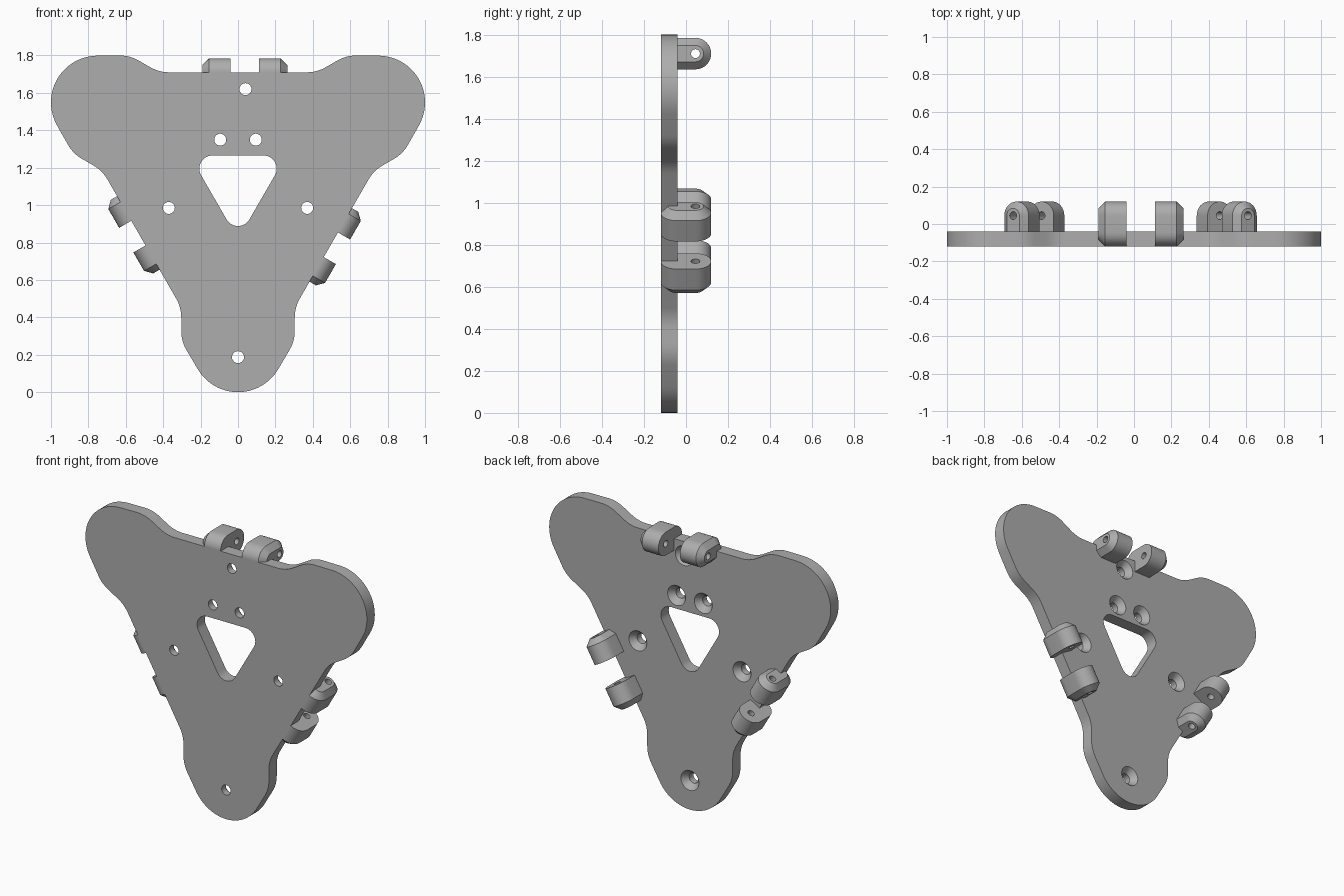
import bpy, bmesh, math
from mathutils import Matrix, Vector

cube = bpy.data.objects.get("Cube")
if cube:
    bpy.data.objects.remove(cube, do_unlink=True)

CENTRE = 1.116            # height of the three-fold axis
FRONT, BACK = -0.12, -0.04

grey = bpy.data.materials.new("plain grey")
grey.use_nodes = True
grey.diffuse_color = (0.42, 0.42, 0.42, 1)
grey.node_tree.nodes["Principled BSDF"].inputs["Base Color"].default_value = (0.42, 0.42, 0.42, 1)


def arc(cx, cy, r, start, end, steps):
    """Points on an arc, angles in degrees."""
    angles = [math.radians(start + (end - start) * i / steps) for i in range(steps + 1)]
    return [(cx + r * math.cos(a), cy + r * math.sin(a)) for a in angles]


def spin(points, degrees):
    turn = Matrix.Rotation(math.radians(degrees), 2)
    return [tuple(turn @ Vector(p)) for p in points]


def loft(bm, rings):
    """Bridge equal rings of 3D points and cap both ends."""
    loops = [[bm.verts.new(p) for p in ring] for ring in rings]
    n = len(loops[0])
    for a, b in zip(loops, loops[1:]):
        for i in range(n):
            j = (i + 1) % n
            bm.faces.new((a[i], a[j], b[j], b[i]))
    bm.faces.new(loops[0][::-1])
    bm.faces.new(loops[-1])


def upright(points, y):
    return [(x, y, z) for x, z in points]


def sideways(points, x):
    return [(x, y, z) for y, z in points]


def make(name, bodies):
    bm = bmesh.new()
    for rings in bodies:
        loft(bm, rings)
    bmesh.ops.recalc_face_normals(bm, faces=bm.faces)
    mesh = bpy.data.meshes.new(name)
    bm.to_mesh(mesh)
    bm.free()
    mesh.materials.append(grey)
    obj = bpy.data.objects.new(name, mesh)
    bpy.context.collection.objects.link(obj)
    return obj


def cut(obj, cutter):
    """Apply a boolean cut and drop the cutter."""
    mod = obj.modifiers.new("cut", 'BOOLEAN')
    mod.operation, mod.solver, mod.object = 'DIFFERENCE', 'EXACT', cutter
    bpy.context.view_layer.update()
    graph = bpy.context.evaluated_depsgraph_get()
    result = bpy.data.meshes.new_from_object(obj.evaluated_get(graph))
    obj.modifiers.clear()
    obj.data = result
    bpy.data.objects.remove(cutter, do_unlink=True)


def smooth(obj):
    bpy.ops.object.select_all(action='DESELECT')
    obj.select_set(True)
    bpy.context.view_layer.objects.active = obj
    bpy.ops.object.shade_smooth_by_angle(angle=math.radians(28))


# Plate outline: half a lobe, mirrored and turned three times
edge, lobe, fillet = 0.594, 0.684, 0.2
tangent = fillet * math.tan(math.radians(15))
run = (lobe - edge) / math.tan(math.radians(30)) / 2
half = arc(0.5 - run - tangent, edge + fillet, fillet, -90, -60, 6)
half += arc(0.5 + run + tangent, lobe - fillet, fillet, 120, 90, 6)
half += arc(0.75, 0.433, 0.25, 90, 30, 14)
axis = math.radians(60)
other = [(x * math.cos(axis) + z * math.sin(axis), x * math.sin(axis) - z * math.cos(axis))
         for x, z in half[-2::-1]]
outline = []
for k in range(3):
    outline += [(x, z + CENTRE) for x, z in spin(half + other, -120 * k)]
plate = make("plate", [[upright(outline, FRONT), upright(outline, BACK)]])

# Rounded triangular window
window = []
for k in range(3):
    corner = arc(0, -0.158, 0.07, -30, -150, 12)
    window += [(x, z + CENTRE) for x, z in spin(corner, -120 * k)]
bodies = [[upright(window, -0.2), upright(window, 0.05)]]

# Countersunk screw holes, wide at the back
for x, z in [(0, 0.187), (-0.37, 0.985), (0.37, 0.985), (-0.095, 1.35), (0.095, 1.35), (0.04, 1.62)]:
    steps = [(-0.2, 0.032), (-0.078, 0.032), (BACK, 0.064), (0.0, 0.064)]
    bodies.append([upright(arc(x, z, r, 0, 345, 23), y) for y, r in steps])
cut(plate, make("hole_cutter", bodies))
smooth(plate)


# Hinge lugs: rounded bars with a bevelled outer end and a pin hole
def stadium(r):
    return arc(0.045, edge, r, -90, 90, 16) + arc(-0.045, edge, r, 90, 270, 16)


def lug(name, inner, outer, turn):
    bevel = math.copysign(0.036, outer - inner)
    obj = make(name, [[sideways(stadium(0.075), inner),
                       sideways(stadium(0.075), outer - bevel),
                       sideways(stadium(0.039), outer)]])
    pin = arc(0.045, edge, 0.021, 0, 345, 23)
    cut(obj, make("pin_cutter", [[sideways(pin, inner - bevel * 9), sideways(pin, outer + bevel * 9)]]))
    obj.data.transform(Matrix.Translation((0, 0, CENTRE)) @ Matrix.Rotation(math.radians(turn), 4, 'Y'))
    smooth(obj)


for side, turn in (("top", 0), ("left", 120), ("right", -120)):
    lug(side + "_hinge_lug_a", -0.04, -0.19, turn)
    lug(side + "_hinge_lug_b", 0.112, 0.264, turn)
